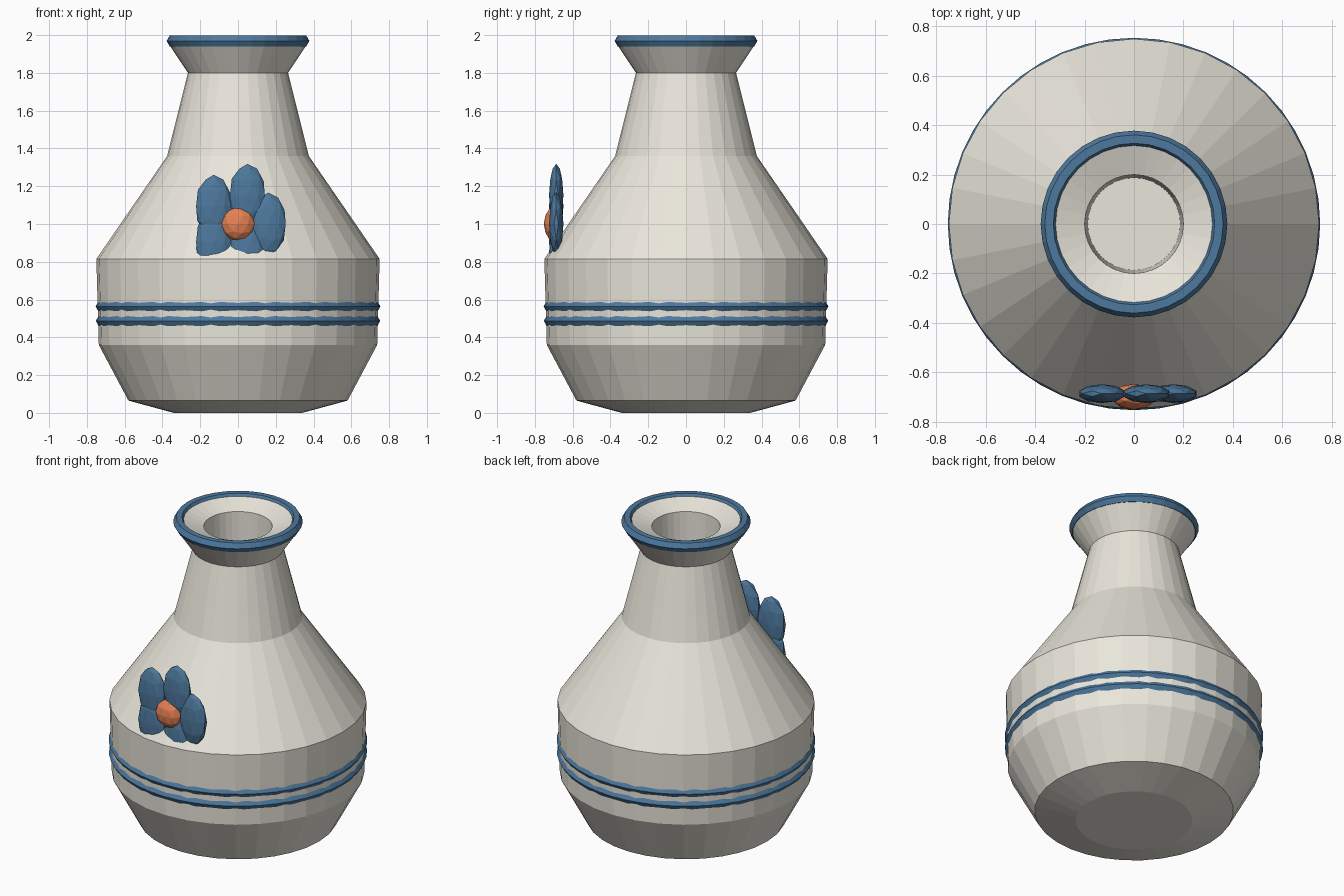
import bpy, bmesh
from math import sin, cos, pi, radians

if "Cube" in bpy.data.objects:
    bpy.data.objects.remove(bpy.data.objects["Cube"])


def material(name, rgb):
    m = bpy.data.materials.new(name)
    m.diffuse_color = (*rgb, 1)
    m.use_nodes = True
    m.node_tree.nodes["Principled BSDF"].inputs["Base Color"].default_value = m.diffuse_color
    return m


cream = material("cream_glaze", (0.82, 0.79, 0.71))
blue = material("blue_glaze", (0.075, 0.19, 0.34))
orange = material("orange_glaze", (0.80, 0.22, 0.09))


def finish(name, bm, mat):
    bmesh.ops.recalc_face_normals(bm, faces=bm.faces)
    mesh = bpy.data.meshes.new(name)
    bm.to_mesh(mesh)
    bm.free()
    mesh.materials.append(mat)
    ob = bpy.data.objects.new(name, mesh)
    bpy.context.collection.objects.link(ob)
    return ob


def lathe(name, profile, mat, sides, closed=False):
    """Revolve (radius, z) points about z; open profiles get capped ends."""
    bm = bmesh.new()
    rings = [[bm.verts.new((r * cos(2 * pi * i / sides), r * sin(2 * pi * i / sides), z))
              for i in range(sides)] for r, z in profile]
    pairs = list(zip(rings, rings[1:]))
    if closed:
        pairs.append((rings[-1], rings[0]))
    else:
        bm.faces.new(rings[0])
        bm.faces.new(rings[-1])
    for a, b in pairs:
        for i in range(sides):
            j = (i + 1) % sides
            bm.faces.new((a[i], a[j], b[j], b[i]))
    return finish(name, bm, mat)


def band(name, major, minor, z, sides=48):
    hexagon = [(major + minor * cos(k * pi / 3), z + minor * sin(k * pi / 3)) for k in range(6)]
    return lathe(name, hexagon, blue, sides, closed=True)


def blob(name, centre, scale, mat):
    bm = bmesh.new()
    bmesh.ops.create_icosphere(bm, subdivisions=2, radius=1)
    bmesh.ops.scale(bm, vec=scale, verts=bm.verts)
    ob = finish(name, bm, mat)
    ob.location = centre
    return ob


# Vase body with shallow dished mouth and bore
lathe("vase_body", [(0.34, 0), (0.58, 0.065), (0.737, 0.36), (0.75, 0.815),
                    (0.375, 1.36), (0.265, 1.8), (0.365, 1.95), (0.345, 1.985),
                    (0.325, 1.985), (0.20, 1.94), (0.187, 1.4)], cream, 32)

# Painted rim and belly bands
band("rim_band", 0.344, 0.034, 1.969, 32)
band("upper_belly_band", 0.721, 0.033, 0.564)
band("lower_belly_band", 0.720, 0.033, 0.487)

# Flower on the front: five upright petals around a button
for k in range(5):
    a = radians(72 * k)
    blob(f"petal_{k + 1}", (0.16 * cos(a), -0.687, 1 + 0.16 * sin(a)),
         (0.097, 0.038, 0.166), blue)
blob("flower_centre", (0, -0.70, 1.0), (0.09, 0.053, 0.09), orange)
